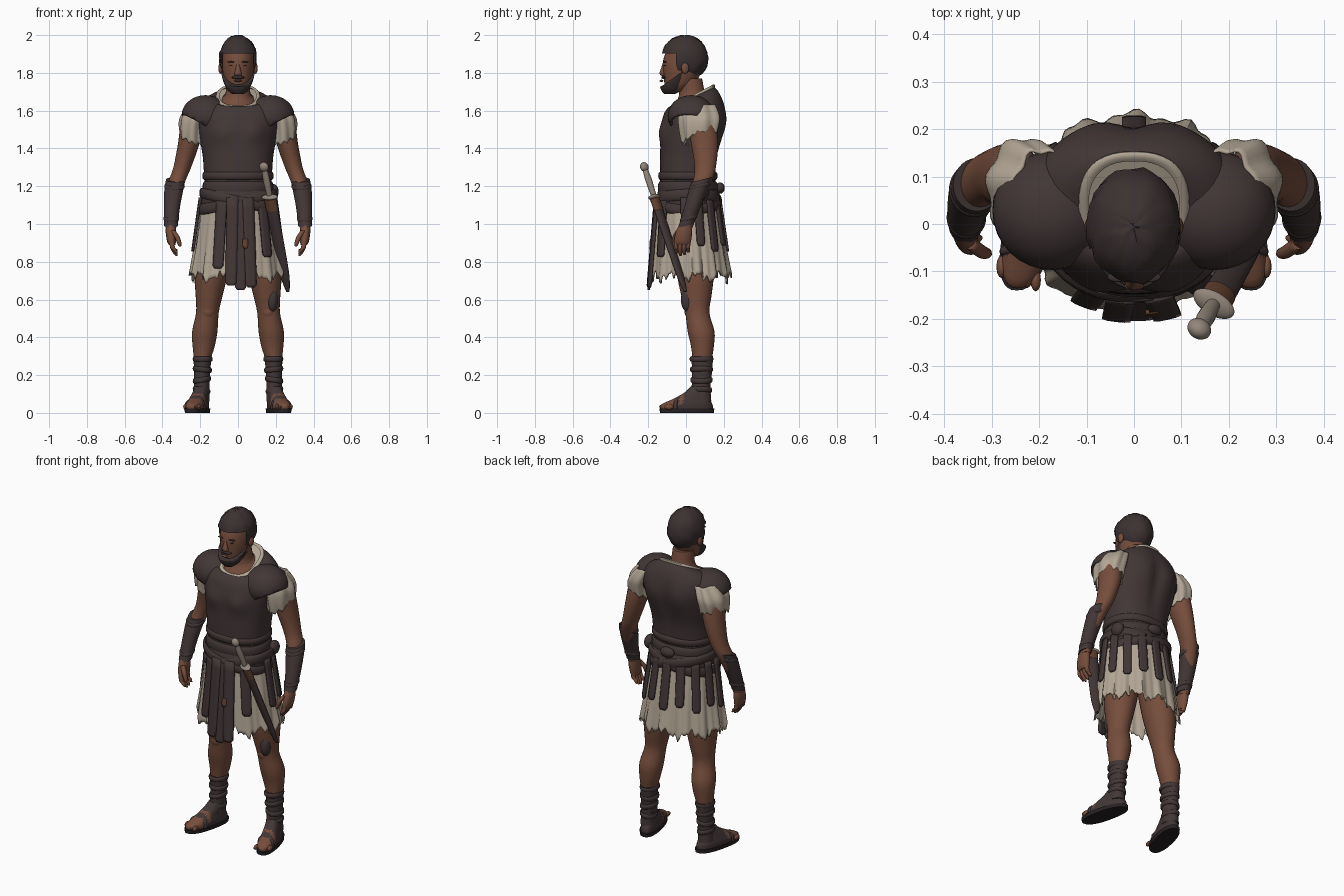
import bpy, bmesh, math, random
from mathutils import Vector, Matrix

random.seed(4)
if "Cube" in bpy.data.objects:
    bpy.data.objects.remove(bpy.data.objects["Cube"])
SIDES = ((1, "left_"), (-1, "right_"))


def material(name, *rgb):
    mat = bpy.data.materials.new(name)
    mat.use_nodes = True
    mat.diffuse_color = (*rgb, 1)
    mat.node_tree.nodes["Principled BSDF"].inputs["Base Color"].default_value = (*rgb, 1)
    return mat


skin = material("brown skin", .18, .075, .045)
leather = material("dark leather", .055, .037, .037)
tan = material("brown leather", .13, .055, .03)
hair_color = material("dark hair", .045, .031, .031)
linen = material("cream linen", .45, .38, .3)
metal = material("dull metal", .29, .24, .195)
sole_color = material("black sole", .02, .015, .016)


def finish(name, mat, bm, angle=50):
    bmesh.ops.recalc_face_normals(bm, faces=bm.faces)
    mesh = bpy.data.meshes.new(name)
    bm.to_mesh(mesh)
    bm.free()
    obj = bpy.data.objects.new(name, mesh)
    bpy.context.collection.objects.link(obj)
    mesh.materials.append(mat)
    bpy.ops.object.select_all(action='DESELECT')
    obj.select_set(True)
    bpy.context.view_layer.objects.active = obj
    bpy.ops.object.shade_smooth_by_angle(angle=math.radians(angle))
    return obj


def smooth_rings(rings, steps):
    # Catmull-Rom through (x, y, z, radius_x, radius_y, tilt)
    pts = [Vector((*r, 0)[:6]) for r in rings]
    pts = [pts[0]] + pts + [pts[-1]]
    out = []
    for a, b, c, d in zip(pts, pts[1:], pts[2:], pts[3:]):
        for k in range(steps):
            t = k / steps
            out.append(b + (c - a) * t / 2 + (a * 2 - b * 5 + c * 4 - d) * t * t / 2
                       + (b * 3 - a - c * 3 + d) * t ** 3 / 2)
    return out + [pts[-1]]


def loft(name, mat, rings, n=28, power=2, side=1, caps=True, deform=None, steps=4):
    bm = bmesh.new()
    loops = []
    for x, y, z, rx, ry, tilt in smooth_rings(rings, steps):
        loop = []
        for i in range(n):
            a = math.tau * i / n
            c, s = math.cos(a), math.sin(a)
            dx = rx * math.copysign(abs(c) ** (2 / power), c)
            dy = ry * math.copysign(abs(s) ** (2 / power), s)
            p = Vector((x + dx, y + dy, z + tilt * dy))
            if deform:
                p = deform(p, a)
            loop.append(bm.verts.new((p.x * side, p.y, p.z)))
        loops.append(loop)
    for low, high in zip(loops, loops[1:]):
        for i in range(n):
            j = (i + 1) % n
            bm.faces.new((low[i], low[j], high[j], high[i]))
    if caps:
        bm.faces.new(loops[0])
        bm.faces.new(loops[-1])
    return finish(name, mat, bm)


def band(name, mat, x, y, z, rx, ry, half, thick=.01, slope=0, tilt=0, side=1, power=2):
    rings = [(x, y, z + half * h, rx - thick * inset, ry - thick * inset, tilt)
             for h, inset in ((-.8, 2), (-1, 1), (-.5, 0), (.5, 0), (1, 1), (.8, 2))]
    lean = lambda p, a: p + Vector((0, 0, slope * (p.x - x)))
    return loft(name, mat, rings, 40, power, side, False, lean, 2)


def ellipsoid(name, mat, centre, radii, keep=None, cut=None, jitter=0, segments=32):
    bm = bmesh.new()
    bmesh.ops.create_uvsphere(bm, u_segments=segments, v_segments=segments // 2, radius=1,
                              matrix=Matrix.Translation(centre) @ Matrix.Diagonal((*radii, 1)))
    for v in bm.verts:
        v.co += (v.co - Vector(centre)) * random.uniform(-jitter, jitter)
    if keep:
        gone = [f for f in bm.faces if not keep(f.calc_center_median())]
        bmesh.ops.delete(bm, geom=gone, context='FACES')
    if cut:
        bmesh.ops.bisect_plane(bm, geom=bm.verts[:] + bm.edges[:] + bm.faces[:],
                               plane_co=cut[0], plane_no=cut[1], clear_inner=True)
    return finish(name, mat, bm)


def thicken(obj, amount):
    mod = obj.modifiers.new("thickness", 'SOLIDIFY')
    mod.thickness = amount
    mod.offset = 0


# Head and neck
loft("neck", skin, [(0, .015, 1.59, .09, .085, .5), (0, .015, 1.65, .09, .09, .5),
                    (0, .03, 1.69, .066, .068, .2), (0, .02, 1.77, .06, .065)])
loft("head", skin, [(0, -.06, 1.7, .04, .04), (0, -.035, 1.74, .064, .078), (0, -.02, 1.8, .08, .1),
                    (0, -.01, 1.86, .084, .112), (0, 0, 1.92, .078, .1), (0, 0, 1.96, .04, .06)])
ellipsoid("hair", hair_color, (0, -.005, 1.88), (.1, .124, .12),
          lambda c: c.z > 1.765 and (c.y > -.048 or c.z > 1.893), jitter=.03)
loft("beard", hair_color, [(0, -.088, 1.688, .03, .028), (0, -.077, 1.71, .056, .055),
                           (0, -.06, 1.75, .076, .077, .3), (0, -.04, 1.793, .087, .087, .75)])
ellipsoid("moustache", hair_color, (0, -.114, 1.776), (.036, .017, .009))
ellipsoid("lower_lip", skin, (0, -.13, 1.758), (.02, .01, .006))
loft("nose", skin, [(0, -.122, 1.783, .015, .006), (0, -.124, 1.797, .019, .016),
                    (0, -.12, 1.83, .011, .01), (0, -.113, 1.86, .008, .008)], 12)
for side, label in SIDES:
    ellipsoid(label + "eye", sole_color, (side * .033, -.109, 1.838), (.011, .007, .003))
    ellipsoid(label + "brow", hair_color, (side * .034, -.111, 1.858), (.022, .011, .004))
    ellipsoid(label + "ear", skin, (side * .092, -.005, 1.825), (.012, .02, .03))


# Cuirass with chest and back relief
def muscles(p, a):
    bump = lambda x, z, w, h: math.exp(-((abs(p.x) - x) / w) ** 2 - ((p.z - z) / h) ** 2)
    if p.y < 0:
        p.y -= .018 * bump(.085, 1.48, .06, .055)
    else:
        p.y += .012 * bump(.09, 1.54, .07, .08) - .014 * bump(0, 1.48, .03, .15)
    return p


loft("cuirass", leather, [
    (0, .01, 1.21, .175, .147), (0, .01, 1.27, .18, .147), (0, .015, 1.36, .187, .152),
    (0, .028, 1.45, .202, .162), (0, .037, 1.52, .213, .168), (0, .045, 1.58, .22, .163),
    (0, .05, 1.63, .205, .148, .12), (0, .045, 1.665, .16, .125, .32),
    (0, .035, 1.672, .107, .107, .53)], 64, 2.3, caps=False, deform=muscles)
band("collar", linen, 0, .035, 1.667, .116, .117, .014, .01, tilt=.53, power=2.5)
loft("neckline", linen, [(0, .035, 1.668, .11, .11, .53), (0, .015, 1.66, .083, .083, .53)],
     40, 2.3, caps=False)
band("cuirass_rim", leather, 0, .01, 1.255, .188, .156, .022, power=2.2)
band("waist_belt", leather, 0, .01, 1.19, .187, .158, .036, power=2.2)
band("hip_wrap", leather, 0, .012, 1.125, .196, .166, .055, power=2.2)
band("sash_left", leather, 0, .012, 1.115, .207, .172, .03, slope=.2, power=2.2)
band("sash_right", leather, 0, .012, 1.12, .203, .177, .028, slope=-.22, power=2.2)
ellipsoid("belt_knot", leather, (0, .18, 1.19), (.045, .025, .03))
ellipsoid("belt_pouch", leather, (.185, .08, 1.17), (.03, .042, .042))


# Tunic skirt and hanging straps
def flare(z):
    t = (1.15 - z) / .43
    return .187 + .06 * t, .155 + .05 * t, .01 + .014 * t


def pleats(p, a):
    t = max(0, (1.15 - p.z) / .43)
    fold = 1 + t * (.035 * math.sin(13 * a) + .02 * math.sin(29 * a + 1))
    ragged = .018 * math.sin(9 * a) + .012 * math.sin(31 * a) + .012 * math.sin(47 * a)
    return Vector((p.x * fold, p.y * fold, p.z + ragged * t ** 4))


rings = []
for z in (.72, .83, .94, 1.05, 1.15):
    rx, ry, y = flare(z)
    rings.append((0, y, z, rx, ry))
skirt = loft("tunic_skirt", linen, rings, 144, caps=False, deform=pleats)
thicken(skirt, .006)


def strap(name, angle, bottom, width, out=.012, mat=leather, top=1.14):
    bm = bmesh.new()
    rows = []
    for k in range(10):
        t = min(1, k / 8)
        z = top + (bottom - top) * t - (.015 if k == 9 else 0)
        rx, ry, y = flare(z)
        half = width * (.3 if k == 9 else .5) / rx
        row = []
        for u in (-1, -.4, .4, 1):
            a = math.radians(angle) + u * half
            row.append(bm.verts.new(((rx + out) * math.cos(a), y + (ry + out) * math.sin(a), z)))
        rows.append(row)
    for upper, lower in zip(rows, rows[1:]):
        for i in range(3):
            bm.faces.new((upper[i], upper[i + 1], lower[i + 1], lower[i]))
    thicken(finish(name, mat, bm), .012)


for i, (angle, bottom) in enumerate(((-115, .78), (-98, .69), (-87, .665), (-75, .68), (-50, .84))):
    strap(f"front_strap_{i}", angle, bottom, .056, .012 + .006 * (i % 2))
strap("worn_patch", -81, .885, .025, .022, tan, .92)
for i in range(9):
    strap(f"back_strap_{i}", -6 + 24 * i, .87 + .03 * (i % 2), .047, .014)


# Arms, bracers, sleeves, shoulder guards and hands
def torn(p, a):
    low = max(0, (1.56 - p.z) / .11)
    r = .006 * math.sin(7 * a)
    lift = .35 * (p.x - .235) + .3 * (p.y - .06) + .01 * math.sin(11 * a)
    return p + Vector((r * math.cos(a), r * math.sin(a), low * lift))


for side, label in SIDES:
    loft(label + "arm", skin, [
        (.215, .065, 1.62, .05, .06), (.24, .08, 1.55, .06, .075), (.26, .098, 1.43, .057, .072),
        (.295, .102, 1.3, .047, .056), (.325, .085, 1.22, .044, .05), (.35, .04, 1.1, .036, .04),
        (.355, 0, .98, .028, .034)], side=side)
    loft(label + "bracer", leather, [
        (.331, .083, 1.235, .05, .056, .25), (.34, .065, 1.18, .05, .054, .25),
        (.35, .035, 1.09, .043, .047, .25), (.355, 0, .99, .036, .041, .2)], side=side)
    for z, x, y, r in ((1.2, .336, .072, .053), (1.03, .353, .014, .041)):
        band(label + "bracer_band", leather, x, y, z, r, r + .004, .012, .006, tilt=.25, side=side)
    sleeve = loft(label + "sleeve", linen, [
        (.243, .074, 1.45, .06, .092), (.241, .073, 1.51, .066, .102), (.228, .072, 1.57, .07, .105),
        (.195, .07, 1.63, .055, .085)], 44, side=side, caps=False, deform=torn)
    thicken(sleeve, .006)
    guard = ellipsoid(label + "shoulder_guard", leather, (side * .172, .028, 1.572), (.12, .118, .103),
                      cut=((side * .2, 0, 1.53), (-side * .55, .1, 1)))
    thicken(guard, .014)
    loft(label + "palm", skin, [(.355, -.002, 1, .025, .032), (.355, -.01, .96, .028, .043),
                                (.352, -.018, .91, .024, .045), (.349, -.018, .89, .017, .04)], side=side)
    for i in range(4):
        y, drop = -.05 + .021 * i, .012 * abs(i - 1.3)
        loft(label + f"finger_{i}", skin, [
            (.352, y, .915, .013, .012), (.346, y - .003, .875, .013, .012),
            (.334, y - .002, .845 + drop, .012, .011), (.325, y, .828 + drop, .006, .006)], 12, side=side)
    loft(label + "thumb", skin, [(.345, -.04, .965, .014, .014), (.322, -.058, .93, .014, .014),
                                 (.31, -.062, .895, .011, .011), (.307, -.062, .88, .005, .005)], 12, side=side)


# Legs, shin wraps and sandals
turn_out = lambda p, a: p + Vector((-.22 * (p.y - .05), 0, 0))
for side, label in SIDES:
    loft(label + "leg", skin, [
        (.105, .045, .9, .085, .1), (.14, .05, .74, .088, .098), (.153, .055, .62, .071, .08),
        (.162, .06, .53, .06, .064), (.176, .08, .43, .067, .071), (.182, .087, .35, .058, .06),
        (.19, .085, .26, .042, .05), (.192, .08, .1, .038, .046)], side=side)
    ellipsoid(label + "kneecap", skin, (side * .16, .022, .54), (.037, .03, .045))
    loft(label + "shin_wrap", leather, [
        (.195, .078, .06, .044, .056), (.192, .08, .14, .041, .05), (.19, .085, .22, .043, .053),
        (.188, .086, .3, .048, .058)], side=side)
    for i, slope in enumerate((.15, -.15, .1, 0)):
        z = .12 + .055 * i
        band(label + f"wrap_band_{i}", leather, .193 - .002 * i, .082, z, .046 + .002 * i,
             .056 + .002 * i, .014, .006, slope, side=side)
    foot = loft(label + "foot", leather, [
        (.205, .005, .02, .05, .138), (.205, .005, .045, .051, .135), (.203, .03, .075, .045, .095),
        (.198, .06, .11, .04, .065), (.195, .075, .14, .035, .05)], 40, 2.4, side, deform=turn_out)
    foot.data.materials.append(skin)
    for face in foot.data.polygons:
        y = face.center.y
        face.material_index = int(y < -.06 or -.035 < y < -.015)
    for i in range(5):
        ellipsoid(label + f"toe_{i}", skin, (side * (.207 + .018 * i), -.118 + .007 * i, .032),
                  (.011, .024, .015), segments=12)
    loft(label + "sole", sole_color, [(.205, .005, 0, .055, .143), (.205, .005, .022, .057, .145)],
         40, 2.4, side, deform=turn_out, steps=1)
    loft(label + "instep_strap", leather, [(.205, -.055, .022, .055, .014), (.205, -.055, .05, .053, .014),
                                           (.205, -.05, .068, .04, .013)], 24, 3, side, deform=turn_out)
ellipsoid("thigh_patch", leather, (.182, .008, .6), (.03, .035, .065))

# Sheathed sword, built along its own axis from the pommel
aim = Vector((.125, .215, -.65))
sword = [
    loft("sword_grip", metal, [(0, 0, .02, .014, .013), (0, 0, .09, .019, .017), (0, 0, .18, .015, .014)], 16),
    ellipsoid("sword_pommel", metal, (0, 0, .014), (.026, .021, .026)),
    ellipsoid("sword_guard", metal, (0, 0, .185), (.048, .026, .014)),
    loft("scabbard", leather, [(0, 0, .19, .034, .02), (0, 0, .4, .032, .019), (0, 0, .62, .027, .016),
                               (0, 0, .72, .01, .008)], 20),
    loft("scabbard_throat", tan, [(0, 0, .195, .036, .022), (0, 0, .26, .035, .021)], 20),
]
for part in sword:
    part.location = (.135, -.225, 1.315)
    part.rotation_euler = aim.to_track_quat('Z', 'Y').to_euler()
